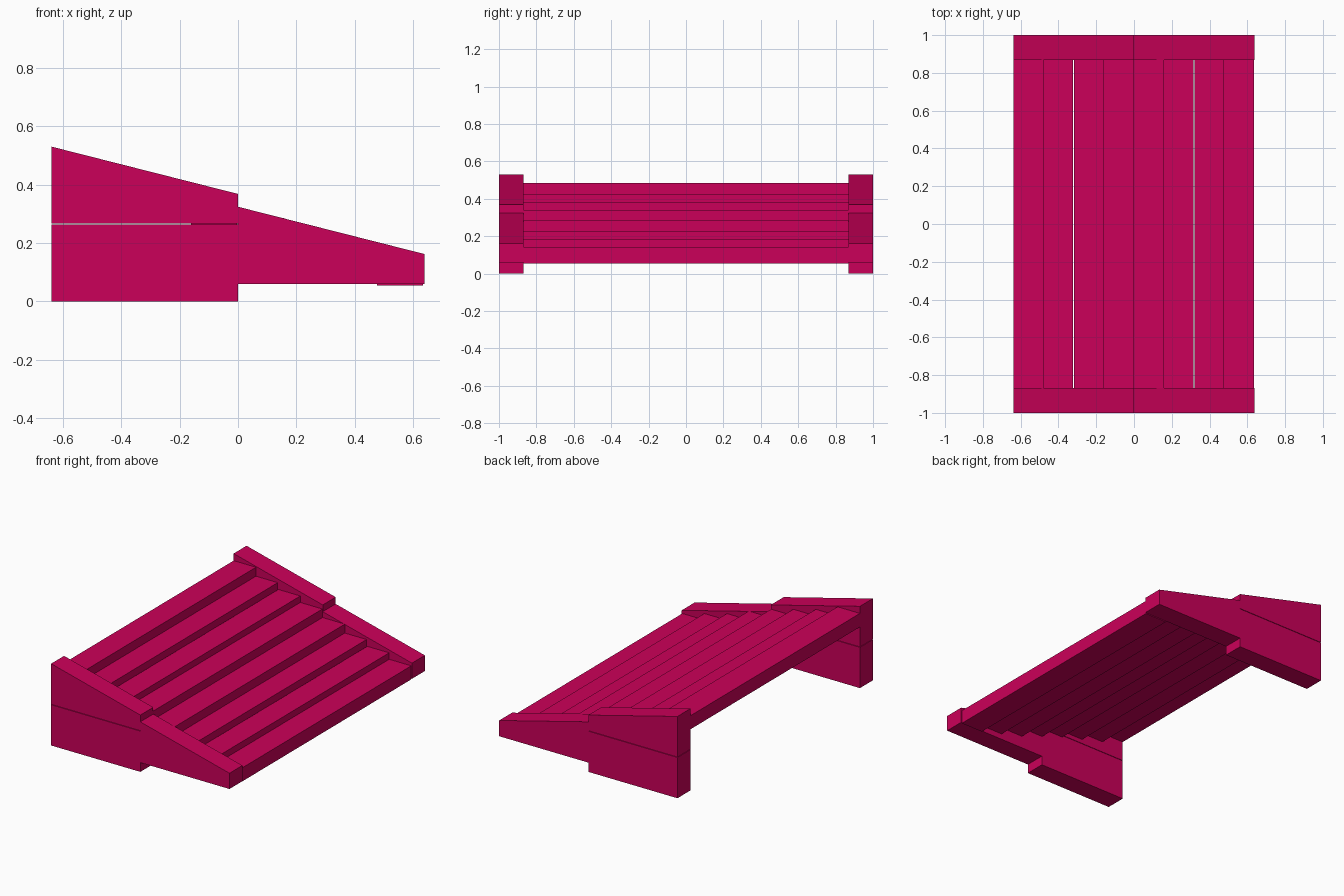
import bpy, bmesh

if "Cube" in bpy.data.objects:
    bpy.data.objects.remove(bpy.data.objects["Cube"])

mat = bpy.data.materials.new("magenta")
mat.diffuse_color = (0.6, 0.0, 0.1, 1)
mat.use_nodes = True
mat.node_tree.nodes["Principled BSDF"].inputs["Base Color"].default_value = mat.diffuse_color


def prism(name, profile, y0, y1):
    """Extrude an x-z outline along y."""
    bm = bmesh.new()
    face = bm.faces.new([bm.verts.new((x, y0, z)) for x, z in profile])
    ext = bmesh.ops.extrude_face_region(bm, geom=[face])
    moved = [v for v in ext["geom"] if isinstance(v, bmesh.types.BMVert)]
    bmesh.ops.translate(bm, verts=moved, vec=(0, y1 - y0, 0))
    bmesh.ops.recalc_face_normals(bm, faces=bm.faces)
    mesh = bpy.data.meshes.new(name)
    bm.to_mesh(mesh)
    bm.free()
    ob = bpy.data.objects.new(name, mesh)
    bpy.context.collection.objects.link(ob)
    mesh.materials.append(mat)
    return ob


def box(x0, x1, z0, z1):
    return [(x0, z0), (x1, z0), (x1, z1), (x0, z1)]


L, INNER = 0.639, 0.868

# Side rails: base block, upper wedge above it, and lower wedge at the low end
for side, y0, y1 in (("front", -1, -INNER), ("back", INNER, 1)):
    prism(side + "_base_block", box(-L, 0, 0, 0.264), y0, y1)
    prism(side + "_upper_rail",
          [(-L, 0.267), (0, 0.267), (0, 0.368), (-L, 0.53)], y0, y1)
    prism(side + "_lower_rail",
          [(0, 0.06), (L, 0.06), (L, 0.162), (0, 0.324)], y0, y1)

# Stepped slats: the same group of four repeated in the upper and lower half
tops = [0.484, 0.426, 0.383, 0.341]
spans = [(0, 0.16), (0.16, 0.316), (0.321, 0.478), (0.478, 0.636)]
for half, dx, dz in (("upper", -L, 0), ("lower", -0.002, -0.198)):
    for i, (top, (a, b)) in enumerate(zip(tops, spans)):
        prism(f"{half}_slat_{i + 1}",
              box(a + dx, b + dx, top + dz - 0.088, top + dz), -INNER, INNER)
